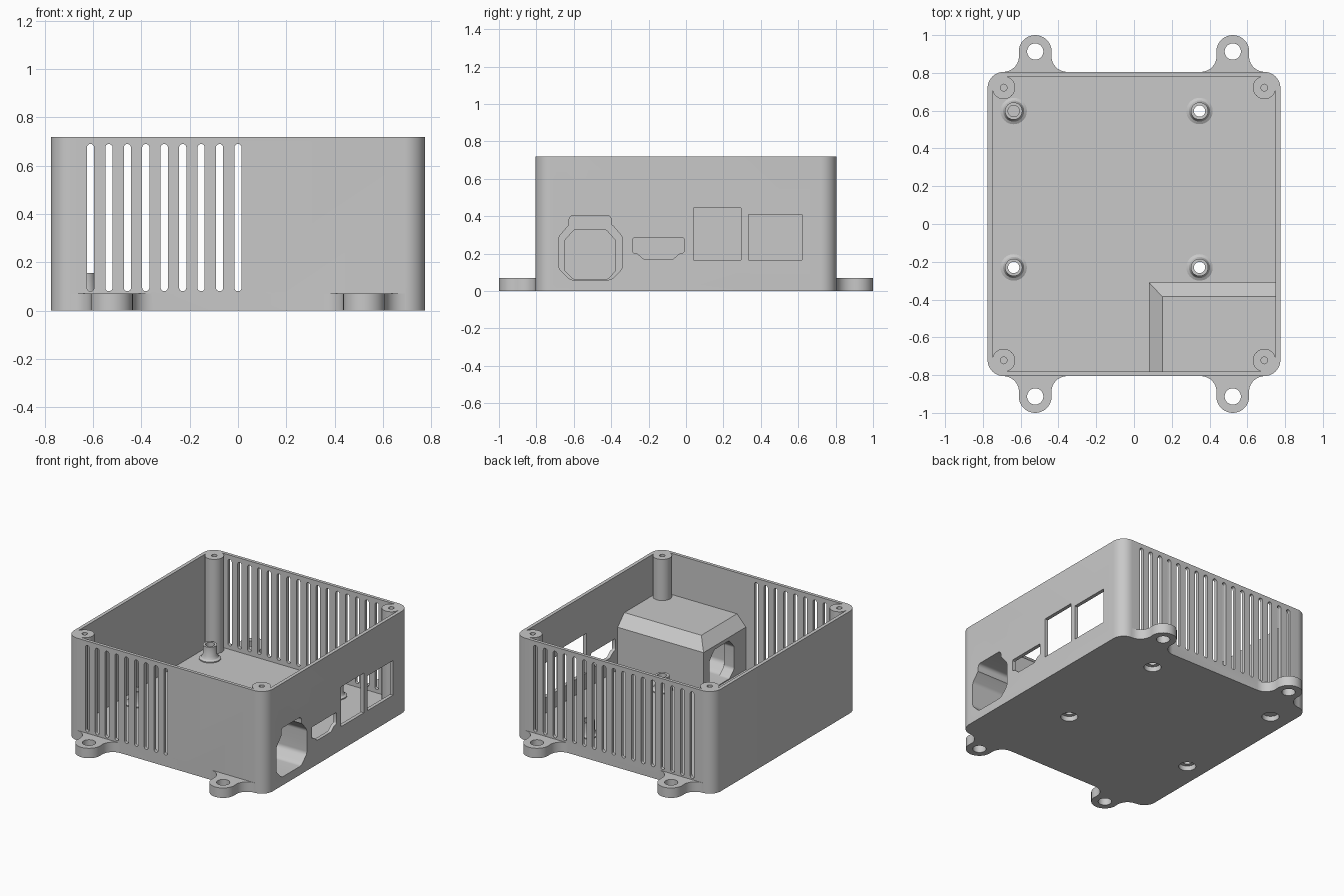
import bpy, bmesh, math
from mathutils import Vector

if "Cube" in bpy.data.objects:
    bpy.data.objects.remove(bpy.data.objects["Cube"])

grey = bpy.data.materials.new("mid grey plastic")
grey.diffuse_color = (0.58, 0.58, 0.58, 1)
grey.use_nodes = True
grey.node_tree.nodes["Principled BSDF"].inputs["Base Color"].default_value = grey.diffuse_color


def finish(name, bm):
    bmesh.ops.remove_doubles(bm, verts=bm.verts, dist=1e-5)
    bmesh.ops.recalc_face_normals(bm, faces=bm.faces)
    me = bpy.data.meshes.new(name)
    bm.to_mesh(me)
    bm.free()
    ob = bpy.data.objects.new(name, me)
    bpy.context.collection.objects.link(ob)
    me.materials.append(grey)
    return ob


def prism(name, pts, axis, a, b):
    """Extrude a 2D outline from a to b along an axis."""
    place = {'x': lambda u, v, w: (w, u, v),
             'y': lambda u, v, w: (u, w, v),
             'z': lambda u, v, w: (u, v, w)}[axis]
    bm = bmesh.new()
    lo = [bm.verts.new(place(p[0], p[1], a)) for p in pts]
    hi = [bm.verts.new(place(p[0], p[1], b)) for p in pts]
    bm.faces.new(lo)
    bm.faces.new(hi)
    n = len(pts)
    for i in range(n):
        j = (i + 1) % n
        bm.faces.new((lo[i], lo[j], hi[j], hi[i]))
    return finish(name, bm)


def rounded(corners, r, seg=6):
    """Outline with every corner filleted."""
    out, n = [], len(corners)
    for i in range(n):
        p = Vector(corners[i])
        d1 = (Vector(corners[i - 1]) - p).normalized()
        d2 = (Vector(corners[(i + 1) % n]) - p).normalized()
        half = d1.angle(d2) / 2
        c = p + (d1 + d2).normalized() * (r / math.sin(half))
        s = p + d1 * (r / math.tan(half)) - c
        e = p + d2 * (r / math.tan(half)) - c
        a0 = math.atan2(s.y, s.x)
        turn = math.atan2(s.x * e.y - s.y * e.x, s.dot(e))
        for k in range(seg + 1):
            a = a0 + turn * k / seg
            out.append((c.x + r * math.cos(a), c.y + r * math.sin(a)))
    return out


def rect(x0, x1, y0, y1):
    return [(x0, y0), (x1, y0), (x1, y1), (x0, y1)]


def arc(cx, cy, r, a0, a1, seg):
    return [(cx + r * math.cos(math.radians(a0 + (a1 - a0) * k / seg)),
             cy + r * math.sin(math.radians(a0 + (a1 - a0) * k / seg)))
            for k in range(seg + 1)]


def circle(cx, cy, r, seg=32):
    return arc(cx, cy, r, 0, 360, seg)[:-1]


def combine(target, tool, op):
    m = target.modifiers.new(op, 'BOOLEAN')
    m.operation, m.solver, m.object = op, 'EXACT', tool
    bpy.context.view_layer.objects.active = target
    bpy.ops.object.modifier_apply(modifier=m.name)
    bpy.data.objects.remove(tool)


def add(tool):
    combine(box, tool, 'UNION')


def cut(pts, axis, a, b):
    combine(box, prism("cutter", pts, axis, a, b), 'DIFFERENCE')


# Open-topped shell with a floor
FLOOR, TOP = 0.055, 0.72
box = prism("enclosure", rounded(rect(-.775, .775, -.805, .805), .085, 10), 'z', 0, TOP)
cut(rounded(rect(-.75, .75, -.782, .782), .058, 10), 'z', FLOOR, 0.9)

# Corner screw posts
signs = [(sx, sy) for sx in (-1, 1) for sy in (-1, 1)]
for sx, sy in signs:
    add(prism("corner_post", circle(sx * .69, sy * .722, .061), 'z', .02, TOP))

# Flared mounting tabs
side = arc(.17, .0846, .0846, 270, 172.2, 8)
ear = [(.17, -.014)] + side + arc(0, .108, .087, -7.8, 187.8, 20)[1:-1]
ear += [(-u, v) for u, v in reversed(side)] + [(-.17, -.014)]
for sx, sy in signs:
    pts = [(sx * .523 + u, sy * (.805 + v)) for u, v in ear]
    add(prism("mounting_tab", pts, 'z', 0, .07))

# Chamfered socket housing in the front right corner
bm = bmesh.new()
for x, y, zs in ((.08, -.31, (.03, .355)), (.76, -.31, (.03, .355)),
                 (.08, -.79, (.03, .355)), (.15, -.385, (.43,)),
                 (.76, -.385, (.43,)), (.15, -.79, (.43,)),
                 (.76, -.72, (.03, .43)), (.69, -.79, (.03, .43))):
    for z in zs:
        bm.verts.new((x, y, z))
bmesh.ops.convex_hull(bm, input=bm.verts)
bmesh.ops.dissolve_limit(bm, angle_limit=.01, verts=bm.verts, edges=bm.edges)
add(finish("socket_housing", bm))

# Board standoffs, turned from a flared profile
standoffs = [(x, y) for x in (-.637, .347) for y in (-.23, .598)]
profile = [(0, .03), (.07, .03), (.07, .062), (.056, .07), (.046, .088), (.046, .155), (0, .155)]
for x, y in standoffs:
    bm = bmesh.new()
    vs = [bm.verts.new((x + r, y, z)) for r, z in profile]
    es = [bm.edges.new(p) for p in zip(vs, vs[1:])]
    bmesh.ops.spin(bm, geom=vs + es, cent=(x, y, 0), axis=(0, 0, 1),
                   angle=math.tau, steps=32)
    add(finish("standoff", bm))

# Screw holes: standoffs with counterbores, posts, tabs
for x, y in standoffs:
    cut(circle(x, y, .03), 'z', -.1, .3)
    cut(circle(x, y, .055), 'z', -.1, .035)
for sx, sy in signs:
    cut(circle(sx * .69, sy * .722, .018, 20), 'z', .42, .9)
    cut(circle(sx * .523, sy * .913, .043), 'z', -.1, .2)

# Vent slots: full width at the back, left half at the front
for i in range(-8, 9):
    x = i * .0764
    slot = rounded(rect(x - .015, x + .015, .08, .69), .0149)
    cut(slot, 'y', .76, .9)
    if i <= 0:
        cut(slot, 'y', -.9, -.76)

# Port openings in the right wall
cut(rect(.04, .295, .165, .445), 'x', .7, .9)
cut(rect(.335, .62, .165, .41), 'x', .7, .9)
cut(rounded([(-.225, .17), (-.07, .17), (-.035, .2), (-.01, .205), (-.01, .285),
             (-.285, .285), (-.285, .205), (-.26, .2)], .01, 3), 'x', .7, .9)

# Power socket: wide mouth, top notch, narrower passage through the housing
cut(rounded([(-.62, .06), (-.40, .06), (-.34, .12), (-.34, .29), (-.40, .36),
             (-.62, .36), (-.68, .29), (-.68, .12)], .04), 'x', .16, .9)
cut(rounded(rect(-.625, -.40, .2, .405), .025), 'x', .16, .9)
cut(rounded([(-.60, .062), (-.42, .062), (-.376, .11), (-.376, .27), (-.43, .33),
             (-.595, .33), (-.65, .27), (-.65, .11)], .03), 'x', 0, .5)

# Smooth curved walls, crisp edges
bpy.ops.object.select_all(action='DESELECT')
box.select_set(True)
bpy.context.view_layer.objects.active = box
bpy.ops.object.shade_smooth_by_angle(angle=math.radians(30))
